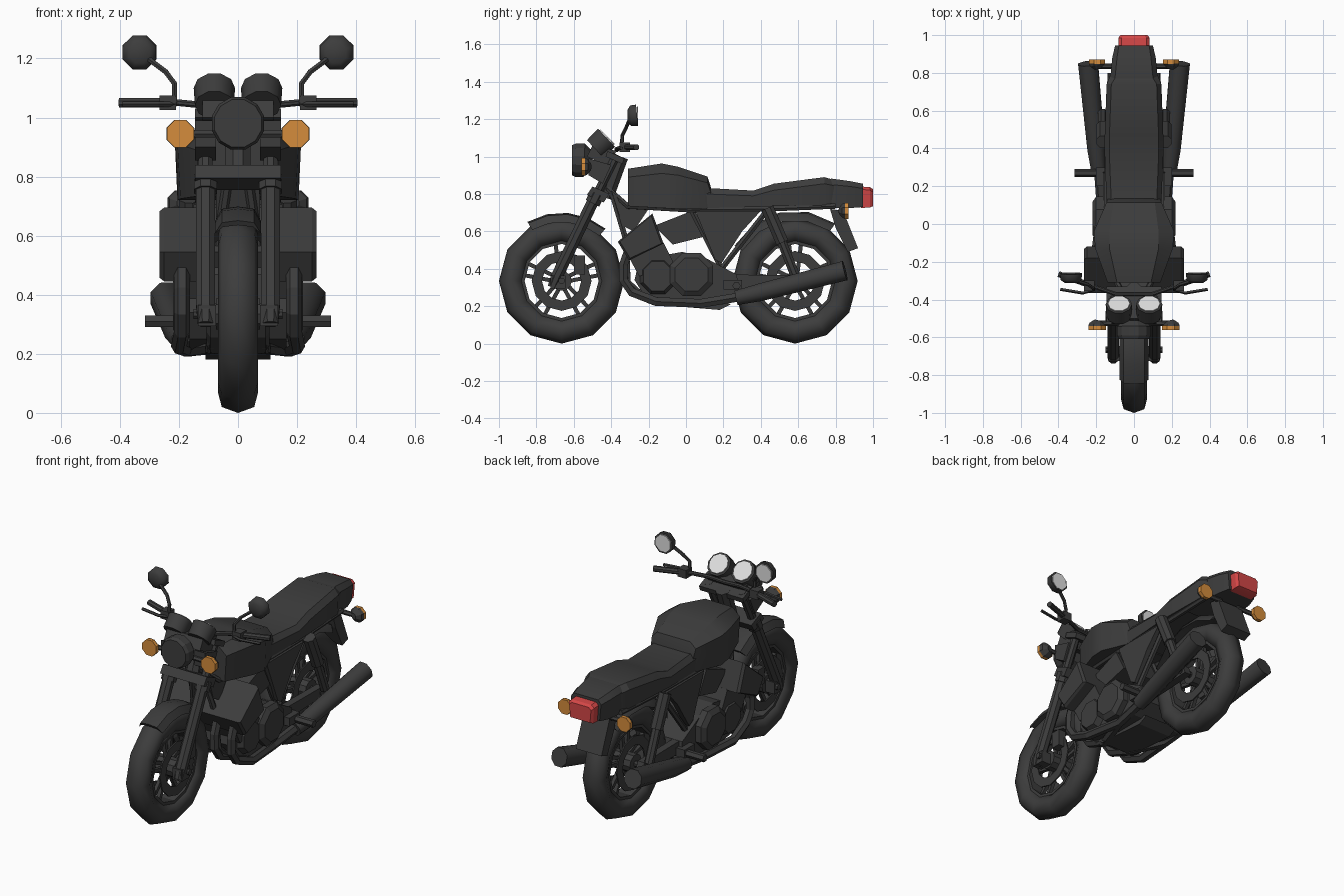
import bpy, bmesh, math
from mathutils import Vector as V

if "Cube" in bpy.data.objects:
    bpy.data.objects.remove(bpy.data.objects["Cube"])


def material(name, rgb):
    m = bpy.data.materials.new(name)
    m.diffuse_color = (*rgb, 1)
    m.use_nodes = True
    m.node_tree.nodes["Principled BSDF"].inputs["Base Color"].default_value = m.diffuse_color
    return m


DARK = material("dark grey", (0.046, 0.046, 0.046))
ORANGE = material("signal orange", (0.66, 0.265, 0.045))
RED = material("tail red", (0.65, 0.062, 0.062))
WHITE = material("glass white", (0.72, 0.72, 0.72))


def finish(name, bm, mat=DARK, mirror=False, smooth=0):
    if mirror:
        new = bmesh.ops.duplicate(bm, geom=bm.verts[:] + bm.edges[:] + bm.faces[:])["geom"]
        for v in new:
            if isinstance(v, bmesh.types.BMVert):
                v.co.x *= -1
    bmesh.ops.recalc_face_normals(bm, faces=bm.faces)
    me = bpy.data.meshes.new(name)
    bm.to_mesh(me)
    bm.free()
    me.materials.append(mat)
    ob = bpy.data.objects.new(name, me)
    bpy.context.collection.objects.link(ob)
    if smooth:
        bpy.ops.object.select_all(action='DESELECT')
        ob.select_set(True)
        bpy.context.view_layer.objects.active = ob
        bpy.ops.object.shade_smooth_by_angle(angle=math.radians(smooth))
    return ob


def skin(bm, sections, closed=False):
    """Join equal-length rings of points; cap the ends unless closed."""
    rings = [[bm.verts.new(p) for p in s] for s in sections]
    n = len(rings[0])
    for k in range(len(rings) if closed else len(rings) - 1):
        a, b = rings[k], rings[(k + 1) % len(rings)]
        for i in range(n):
            bm.faces.new((a[i], a[(i + 1) % n], b[(i + 1) % n], b[i]))
    if not closed:
        bm.faces.new(rings[0])
        bm.faces.new(rings[-1])


def loft(name, sections, mat=DARK, mirror=False, smooth=0):
    bm = bmesh.new()
    skin(bm, sections)
    return finish(name, bm, mat, mirror, smooth)


def prism(name, profile, x0, x1, mirror=False):
    """Side (y, z) profile extruded across x."""
    return loft(name, [[(x, y, z) for y, z in profile] for x in (x0, x1)], mirror=mirror)


def box(name, lo, hi, mat=DARK, mirror=False):
    prof = [(lo[1], lo[2]), (hi[1], lo[2]), (hi[1], hi[2]), (lo[1], hi[2])]
    return loft(name, [[(x, y, z) for y, z in prof] for x in (lo[0], hi[0])], mat, mirror)


def tube(name, pts, r, n=8, mat=DARK, mirror=False, smooth=0):
    """Round sweep along points; r is one radius or one per point."""
    pts = [V(p) for p in pts]
    rs = r if isinstance(r, (list, tuple)) else [r] * len(pts)
    span = [sum(abs((b - a)[i]) for a, b in zip(pts, pts[1:])) for i in range(3)]
    ref = V((0, 0, 0))
    ref[span.index(min(span))] = 1
    rings = []
    for i, p in enumerate(pts):
        t = (pts[min(i + 1, len(pts) - 1)] - pts[max(i - 1, 0)]).normalized()
        u = ref.cross(t).normalized()
        w = t.cross(u)
        angs = [2 * math.pi * (k + .5) / n for k in range(n)]
        rings.append([p + (u * math.cos(a) + w * math.sin(a)) * rs[i] for a in angs])
    return loft(name, rings, mat, mirror, smooth)


def ring(name, prof, cy, cz, n=12, mirror=False, smooth=0):
    """Closed (x, radius) profile turned around an axle."""
    bm = bmesh.new()
    skin(bm, [[(x, cy + r * math.cos(2 * math.pi * k / n), cz + r * math.sin(2 * math.pi * k / n))
               for x, r in prof] for k in range(n)], closed=True)
    return finish(name, bm, DARK, mirror, smooth)


def fender(name, cy, cz, r, a0, a1, w):
    cs = [(-w, r - .05), (-w * .7, r - .008), (0, r), (w * .7, r - .008), (w, r - .05),
          (w * .65, r - .025), (0, r - .018), (-w * .65, r - .025)]
    angs = [math.radians(a0 + (a1 - a0) * k / 4) for k in range(5)]
    loft(name, [[(x, cy + q * math.cos(a), cz + q * math.sin(a)) for x, q in cs] for a in angs], smooth=50)


def body(name, rows, mat=DARK, smooth=30):
    """Rows of (y, bottom z, shoulder z, top z, bottom w, shoulder w, top w)."""
    loft(name, [[(-b, y, z0), (-m, y, z1), (-t, y, z2), (t, y, z2), (m, y, z1), (b, y, z0)]
                for y, z0, z1, z2, b, m, t in rows], mat, smooth=smooth)


# Wheels: tyre, rim, discs, hub and five pairs of spokes
FY, RY, WZ = -.665, .583, .335
for pre, cy in (("front", FY), ("rear", RY)):
    ring(pre + "_tyre", [(-.045, .215), (-.068, .265), (-.055, .315), (0, .335),
                         (.055, .315), (.068, .265), (.045, .215)], cy, WZ, smooth=70)
    ring(pre + "_rim", [(-.045, .225), (-.045, .198), (.045, .198), (.045, .225)], cy, WZ)
    ring(pre + "_disc", [(.055, .16), (.055, .105), (.063, .105), (.063, .16)], cy, WZ, mirror=True)
    tube(pre + "_hub", [(-.075, cy, WZ), (.075, cy, WZ)], .055, 10)
    tube(pre + "_axle", [(-.15, cy, WZ), (.15, cy, WZ)], .018)
    for k in range(5):
        for d in (-.16, .16):
            a = math.pi / 2 + k * 2 * math.pi / 5
            c, s = math.cos(a + d), math.sin(a + d)
            c2, s2 = math.cos(a + d * 2), math.sin(a + d * 2)
            tube(pre + "_spoke", [(0, cy + .04 * c2, WZ + .04 * s2), (0, cy + .21 * c, WZ + .21 * s)], .015, 4)
fender("front_fender", FY, WZ, .365, 120, 50, .078)
fender("rear_fender", RY, WZ, .375, 150, 55, .09)
prism("mud_flap", [(.77, .72), (.84, .71), (.92, .51), (.865, .49), (.80, .62)], -.085, .085)

# Front fork, clamps and steering head
tube("fork_lower", [(.11, -.715, .30), (.11, -.69, .36), (.11, -.50, .755)], [.028, .034, .034], mirror=True)
tube("fork_upper", [(.11, -.51, .73), (.11, -.37, 1.01)], .025, mirror=True)
tube("fork_collar", [(.11, -.50, .75), (.11, -.475, .80)], .043, mirror=True)
box("axle_lug", (.075, -.725, .295), (.135, -.645, .365), mirror=True)
box("brake_caliper", (.05, -.60, .37), (.10, -.54, .47), mirror=True)
prism("lower_clamp", [(-.53, .795), (-.50, .84), (-.41, .80), (-.44, .755)], -.145, .145)
prism("upper_clamp", [(-.43, 1.0), (-.42, 1.03), (-.33, .99), (-.34, .96)], -.145, .145)
tube("steering_head", [(0, -.43, .78), (0, -.35, 1.0)], .045)
prism("headlight_bracket", [(-.52, .99), (-.40, .955), (-.445, .855), (-.52, .90)], .075, .145, True)
prism("instrument_bracket", [(-.53, 1.0), (-.50, 1.06), (-.37, 1.03), (-.42, .95)], -.12, .12)

# Headlight, gauges and turn signals (coloured lens outside, dark shell inside)
tube("headlight", [(0, -.61, .98), (0, -.59, .98), (0, -.545, .98), (0, -.50, .975)],
     [.083, .092, .092, .05], 12)
tube("gauge", [(.08, -.487, 1.042), (.08, -.425, 1.1)], [.066, .07], 10, mirror=True, smooth=40)
tube("gauge_face", [(.08, -.426, 1.099), (.08, -.420, 1.105)], .058, 10, WHITE, True)
for pre, y, z, r, d in (("front", -.56, .945, .05, 1), ("rear", .87, .71, .046, -1)):
    tube(pre + "_signal", [(.195, y, z), (.195, y + .022 * d, z)], r, 8, ORANGE, True)
    tube(pre + "_signal_shell", [(.195, y + .02 * d, z), (.195, y + .03 * d, z), (.19, y + .05 * d, z)],
         [r + .001, r * .9, r * .4], 8, DARK, True)
    tube(pre + "_signal_stalk", [(.06, y + .035 * d, z), (.19, y + .035 * d, z)], .014, 6, mirror=True)

# Handlebar, grips, levers and mirrors
tube("handlebar", [(0, -.37, 1.035), (.1, -.37, 1.04), (.2, -.335, 1.05), (.28, -.305, 1.05)], .012, mirror=True)
tube("grip", [(.25, -.318, 1.05), (.4, -.265, 1.05)], .017, mirror=True)
box("switch_box", (.21, -.355, 1.025), (.265, -.30, 1.075), mirror=True)
tube("lever", [(.21, -.345, 1.045), (.27, -.365, 1.045), (.39, -.345, 1.045)], .009, 5, mirror=True)
tube("mirror_stem", [(.215, -.345, 1.05), (.215, -.34, 1.115), (.245, -.32, 1.155), (.325, -.295, 1.215)],
     .010, 6, mirror=True)
tube("mirror_shell", [(.333, -.312, 1.218), (.333, -.295, 1.218), (.333, -.262, 1.221)],
     [.036, .06, .062], 8, mirror=True, smooth=50)
tube("mirror_glass", [(.333, -.263, 1.221), (.333, -.257, 1.221)], .052, 8, WHITE, True)

# Tank, seat, tail and tail light
body("fuel_tank", [(-.31, .735, .89, .935, .13, .14, .09), (-.13, .725, .91, .963, .195, .205, .13),
                   (-.04, .72, .90, .945, .205, .213, .13), (.115, .72, .86, .893, .14, .145, .11),
                   (.135, .72, .80, .83, .13, .14, .10)])
body("seat", [(.11, .725, .80, .832, .14, .145, .12), (.36, .73, .79, .818, .15, .155, .13),
              (.47, .735, .82, .855, .15, .155, .13), (.74, .74, .855, .89, .14, .145, .12),
              (.79, .74, .845, .875, .115, .125, .09)])
body("tail", [(.60, .725, .82, .86, .125, .13, .11), (.78, .725, .85, .882, .12, .125, .10),
              (.88, .725, .84, .868, .11, .115, .09), (.945, .73, .83, .855, .09, .10, .08)])
body("tail_light", [(.935, .725, .825, .84, .075, .083, .065), (.985, .728, .82, .836, .075, .083, .065),
                    (1.0, .735, .81, .825, .065, .072, .055)], RED)

# Frame tubes, side panels and shocks
tube("frame_rail", [(.03, -.42, .83), (.09, -.31, .735), (.13, .02, .715), (.13, .44, .72), (.125, .80, .735)],
     .016, 6, mirror=True)
tube("frame_strut", [(.13, .44, .72), (.13, .19, .40), (.11, .15, .28)], .017, 6, mirror=True)
tube("frame_post", [(.12, .03, .715), (.12, .19, .40)], .016, 6, mirror=True)
tube("down_tube", [(.03, -.40, .82), (.07, -.32, .55), (.09, -.31, .33), (.09, -.2, .23), (.09, .15, .215)],
     .017, 6, mirror=True)
prism("neck_panel", [(-.40, .82), (-.31, .74), (-.20, .72), (-.28, .60), (-.34, .63)], -.075, .075)
prism("side_panel", [(.05, .71), (.40, .71), (.30, .60), (.19, .43), (.155, .45)], .12, .155, True)
tube("shock_upper", [(.165, .435, .725), (.165, .515, .54)], .037, mirror=True)
tube("shock_lower", [(.165, .51, .55), (.165, .585, .36)], .027, mirror=True)
prism("swingarm", [(.18, .37), (.60, .365), (.62, .31), (.18, .29)], .10, .145, True)

# Engine: head, barrels, crankcase, covers, carburettors and sump
loft("cylinder_head", [[(x, y, z) for y, z in
     [(-.365 + i, .545), (-.18 - i * .5, .695 - i), (-.12 - i, .535), (-.305 + i * .5, .445 + i)]]
     for x, i in ((-.265, .012), (-.25, 0), (.25, 0), (.265, .012))])
prism("barrels", [(-.31, .47), (-.12, .54), (-.06, .42), (-.25, .36)], -.19, .19)
prism("crankcase", [(-.25, .45), (-.275, .34), (-.22, .25), (0, .21), (.2, .21), (.29, .27),
                    (.27, .37), (.1, .46), (-.02, .49)], -.165, .165)
tube("clutch_cover", [(.16, .03, .37), (.20, .03, .37), (.22, .03, .37)], [.125, .125, .095], 8, mirror=True)
tube("generator_cover", [(.16, -.15, .36), (.20, -.15, .36)], [.105, .085], 8, mirror=True)
prism("carburettors", [(-.17, .63), (.02, .705), (.09, .57), (-.07, .53)], -.15, .15)
prism("sump", [(-.18, .235), (.19, .235), (.24, .21), (.18, .18), (0, .195), (-.15, .205)], -.11, .11)

# Exhaust headers, mufflers and foot pegs
for i, x in enumerate((.08, .19)):
    tube("exhaust_header", [(x, -.31, .49), (x, -.335, .42), (x, -.335, .34), (x, -.29, .275),
                            (x + .01 * i, -.16, .225), (.17, .08, .215), (.185, .29, .25)],
         .027, 6, mirror=True)
tube("muffler", [(.185, .27, .245), (.20, .40, .275), (.243, .85, .39)], [.042, .051, .057], 8,
     mirror=True, smooth=50)
box("peg_mount", (.12, .20, .29), (.20, .30, .34), mirror=True)
tube("foot_peg", [(.15, .27, .31), (.315, .27, .31)], .022, 6, mirror=True)
